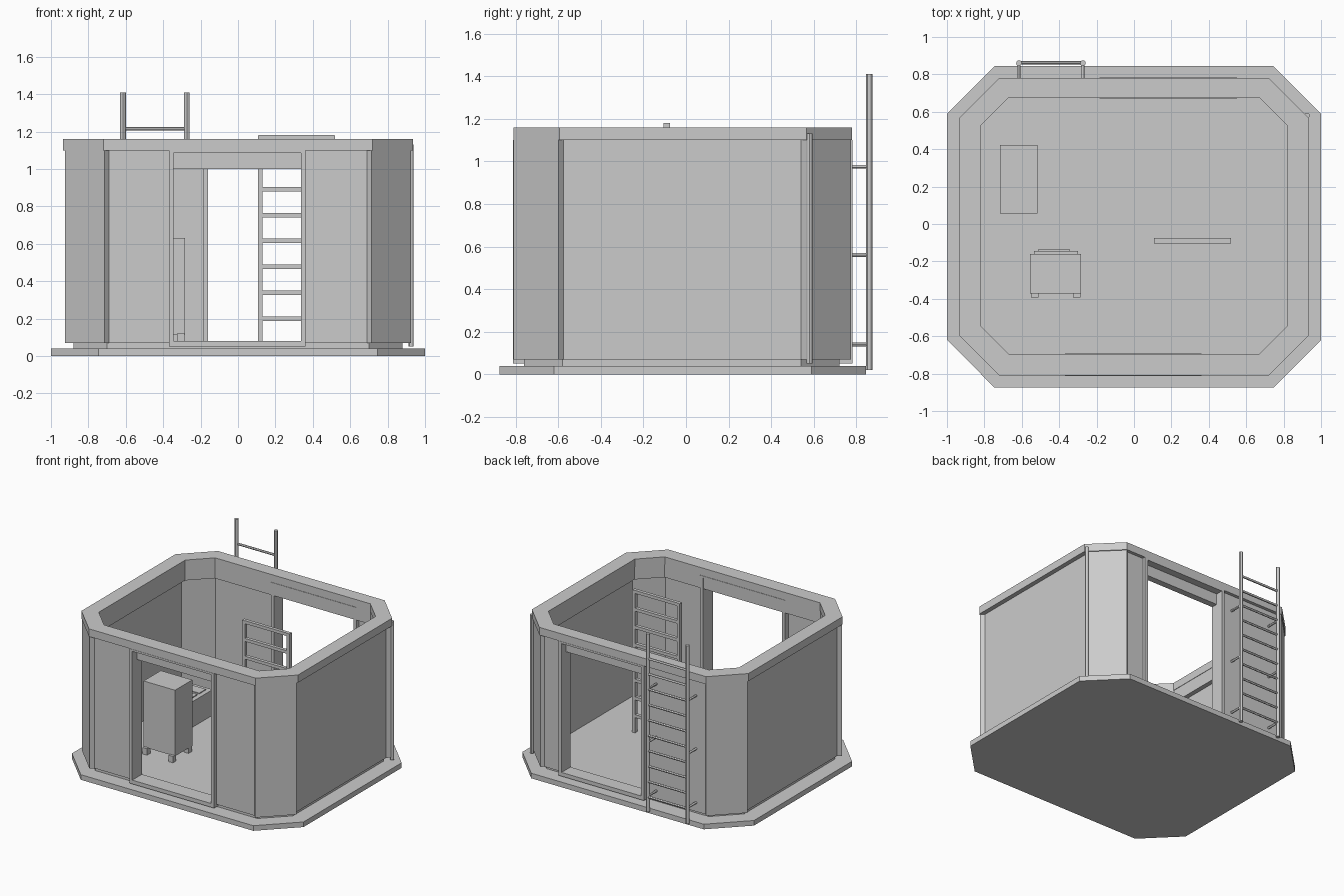
import bpy, bmesh, math
from mathutils import Matrix, Vector

cube = bpy.data.objects.get("Cube")
if cube:
    bpy.data.objects.remove(cube, do_unlink=True)

grey = bpy.data.materials.new("plain_grey")
grey.use_nodes = True
grey.diffuse_color = (0.6, 0.6, 0.6, 1)
grey.node_tree.nodes["Principled BSDF"].inputs["Base Color"].default_value = (0.6, 0.6, 0.6, 1)


def finish(name, bm):
    bmesh.ops.recalc_face_normals(bm, faces=bm.faces[:])
    mesh = bpy.data.meshes.new(name)
    bm.to_mesh(mesh)
    bm.free()
    mesh.materials.append(grey)
    ob = bpy.data.objects.new(name, mesh)
    bpy.context.collection.objects.link(ob)
    return ob


def add_box(bm, x, y, z, turn=0.0):
    """Box from (low, high) spans, optionally turned about its own upright axis."""
    size = [b - a for a, b in (x, y, z)]
    mid = Vector([(a + b) / 2 for a, b in (x, y, z)])
    m = Matrix.Translation(mid) @ Matrix.Rotation(turn, 4, 'Z') @ Matrix.Diagonal((*size, 1))
    bmesh.ops.create_cube(bm, size=1, matrix=m)


def boxes(name, *specs):
    bm = bmesh.new()
    for spec in specs:
        add_box(bm, *spec)
    return finish(name, bm)


def add_rod(bm, a, b, r, sides=12):
    a, b = Vector(a), Vector(b)
    d = b - a
    m = Matrix.Translation((a + b) / 2) @ d.to_track_quat('Z', 'Y').to_matrix().to_4x4()
    bmesh.ops.create_cone(bm, cap_ends=True, segments=sides, radius1=r, radius2=r,
                          depth=d.length, matrix=m)


def octagon(hx, y0, y1, c):
    return [(hx, y0 + c), (hx, y1 - c), (hx - c, y1), (c - hx, y1),
            (-hx, y1 - c), (-hx, y0 + c), (c - hx, y0), (hx - c, y0)]


def slab(name, outline, z0, z1, hole=None):
    """Eight-sided slab, or a ring when a hole outline is given."""
    bm = bmesh.new()
    loops = [[bm.verts.new((x, y, z)) for x, y in o]
             for o in ([outline, hole] if hole else [outline]) for z in (z0, z1)]

    def bridge(a, b):
        for i in range(8):
            j = (i + 1) % 8
            bm.faces.new((a[i], a[j], b[j], b[i]))
    bridge(loops[0], loops[1])
    if hole:
        bridge(loops[2], loops[3])
        bridge(loops[0], loops[2])
        bridge(loops[1], loops[3])
    else:
        bm.faces.new(loops[0])
        bm.faces.new(loops[1])
    return finish(name, bm)


# Base, raised floor, roof ring and the beam under it
slab("base_slab", octagon(1.0, -0.875, 0.845, 0.255), 0, 0.04)
slab("floor_curb", octagon(0.88, -0.76, 0.72, 0.18), 0.04, 0.07)
slab("roof_ring", octagon(0.935, -0.81, 0.78, 0.215), 1.10, 1.16,
     octagon(0.822, -0.695, 0.675, 0.152))
slab("ring_beam", octagon(0.88, -0.755, 0.725, 0.18), 1.0, 1.10,
     octagon(0.825, -0.695, 0.675, 0.152))

# Side walls
WALL = (0.07, 1.10)
for name, s in (("left_wall", 1), ("right_wall", -1)):
    boxes(name, (sorted((s * 0.86, s * 0.90)), (-0.60, 0.57), WALL))

# Front and back walls, each with a framed doorway
for side, (o0, o1), wall, depth in (
        ("front", (-0.37, 0.362), (-0.785, -0.735), (-0.812, -0.692)),
        ("back", (-0.185, 0.552), (0.705, 0.755), (0.672, 0.782))):
    boxes(side + "_wall", ((-0.72, o0 + 0.01), wall, WALL), ((o1 - 0.01, 0.72), wall, WALL))
    boxes(side + "_door_frame",
          ((o0, o0 + 0.025), depth, (0.05, 1.10)),
          ((o1 - 0.025, o1), depth, (0.05, 1.10)),
          ((o0, o1), depth, (1.085, 1.10)),
          ((o0, o1), depth, (0.05, 0.08)))

# Corner panels set diagonally and slightly proud of the walls
bm = bmesh.new()
inset = 0.035 * math.sqrt(0.5)
for sx in (-1, 1):
    for sy, cy in ((-1, -0.705), (1, 0.67)):
        cx, my = sx * (0.82 - inset), cy - sy * inset
        add_box(bm, (cx - 0.1485, cx + 0.1485), (my - 0.035, my + 0.035), WALL,
                -sx * sy * math.pi / 4)
finish("corner_panels", bm)

# Rain pipe
bm = bmesh.new()
add_rod(bm, (0.925, 0.58, 0.05), (0.925, 0.58, 1.13), 0.014)
finish("rain_pipe", bm)

# Outside ladder with wall brackets
bm = bmesh.new()
rails = (-0.615, -0.273)
for x in rails:
    add_rod(bm, (x, 0.86, 0.02), (x, 0.86, 1.41), 0.015)
    for z in (0.14, 0.56, 0.975):
        add_rod(bm, (x, 0.75, z), (x, 0.86, z), 0.009)
for i in range(10):
    z = 1.215 - 0.12 * i
    add_rod(bm, (rails[0], 0.862, z), (rails[1], 0.862, z), 0.009)
finish("outside_ladder", bm)

# Inside ladder of flat bars
bars = [((x, x + 0.025), (-0.105, -0.075), (0.07, 1.18)) for x in (0.107, 0.493)]
for i in range(8):
    z = 0.2 + 0.1385 * i
    bars.append(((0.11, 0.515), (-0.103, -0.077), (z - 0.012, z + 0.012)))
boxes("inside_ladder", *bars)

# Cabinet on feet, with a panel and handle at its back
boxes("cabinet", ((-0.555, -0.283), (-0.372, -0.16), (0.115, 0.63)))
boxes("cabinet_feet", *[((x, x + 0.04), (y, y + 0.04), (0.07, 0.12))
                        for x in (-0.55, -0.327) for y in (-0.393, -0.2)])
boxes("cabinet_back_panel", ((-0.535, -0.3), (-0.16, -0.145), (0.2, 0.62)))
boxes("cabinet_handle", ((-0.51, -0.345), (-0.145, -0.135), (0.58, 0.6)))

# Low bench with three pads
boxes("bench", ((-0.717, -0.515), (0.055, 0.422), (0.07, 0.27)))
boxes("bench_pads", *[((-0.682, -0.55), (y - 0.041, y + 0.041), (0.268, 0.277))
                      for y in (0.133, 0.242, 0.348)])

# Smooth the round parts only
for name in ("rain_pipe", "outside_ladder"):
    bpy.ops.object.select_all(action='DESELECT')
    ob = bpy.data.objects[name]
    ob.select_set(True)
    bpy.context.view_layer.objects.active = ob
    bpy.ops.object.shade_smooth_by_angle()
